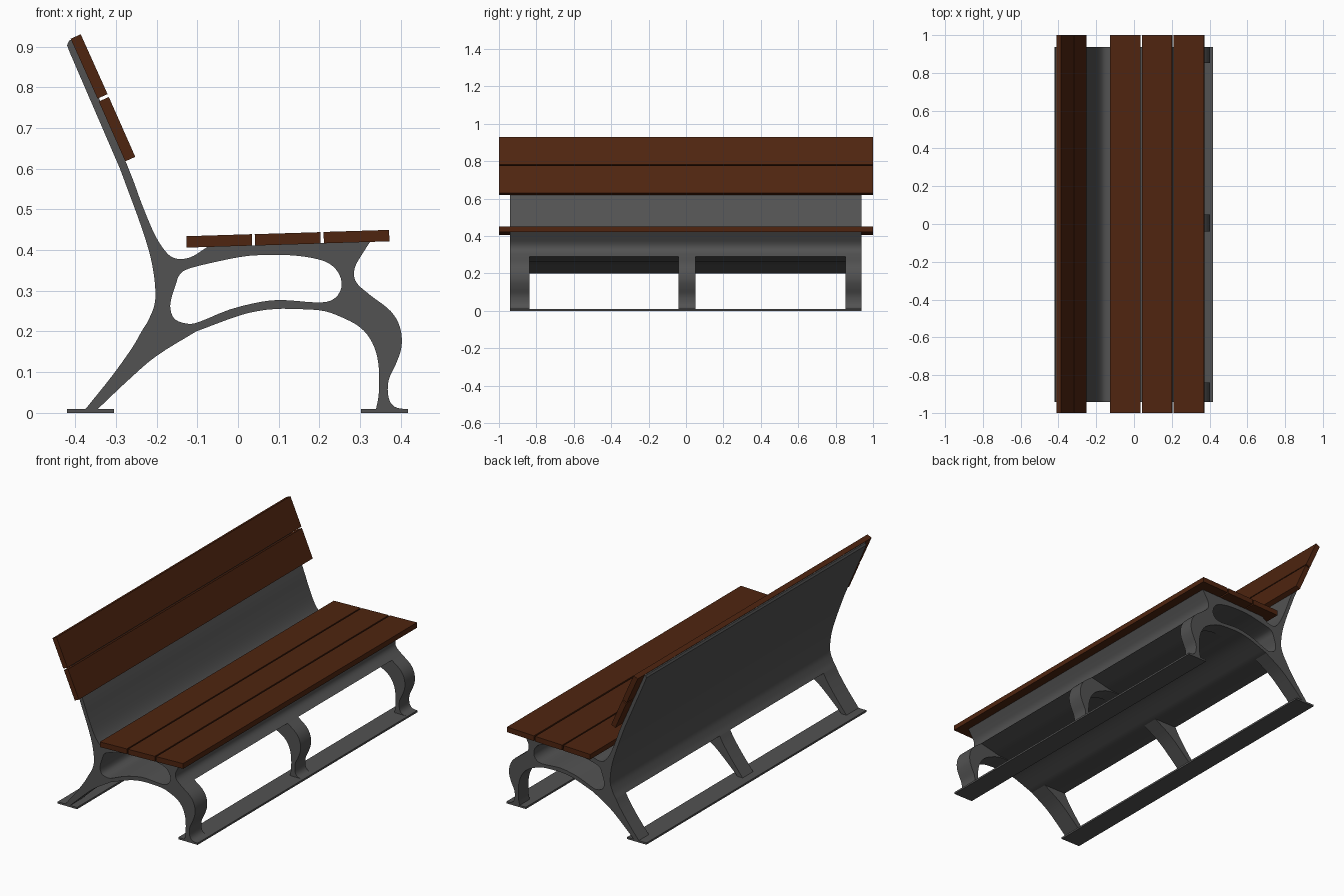
import bpy, bmesh, math
from mathutils import Vector

if "Cube" in bpy.data.objects:
    bpy.data.objects.remove(bpy.data.objects["Cube"])


def material(name, rgb):
    m = bpy.data.materials.new(name)
    m.diffuse_color = (*rgb, 1)
    m.use_nodes = True
    m.node_tree.nodes["Principled BSDF"].inputs["Base Color"].default_value = m.diffuse_color
    return m


metal = material("dark grey metal", (0.085, 0.085, 0.085))
wood = material("brown wood", (0.078, 0.018, 0.005))


def smooth(pts, n=4, closed=False):
    """Catmull-Rom curve through the points."""
    p = [Vector(q) for q in pts]
    if closed:
        p = [p[-1]] + p + p[:2]
    else:
        p = [2 * p[0] - p[1]] + p + [2 * p[-1] - p[-2]]
    out = []
    for a, b, c, d in zip(p, p[1:], p[2:], p[3:]):
        for i in range(n):
            t = i / n
            out.append(0.5 * (2 * b + (c - a) * t + (2 * a - 5 * b + 4 * c - d) * t * t
                              + (3 * b - a - 3 * c + d) * t ** 3))
    if not closed:
        out.append(p[-2])
    return [tuple(v) for v in out]


def extrude(name, loops, y0, y1, mat):
    """Extrude xz loops (outline, then holes) from y0 to y1."""
    cu = bpy.data.curves.new(name + "_profile", 'CURVE')
    cu.dimensions = '2D'
    cu.fill_mode = 'BOTH'
    cu.extrude = (y1 - y0) / 2
    for loop in loops:
        s = cu.splines.new('POLY')
        s.points.add(len(loop) - 1)
        for pt, (x, z) in zip(s.points, loop):
            pt.co = (x, z, 0, 1)
        s.use_cyclic_u = True
    tmp = bpy.data.objects.new(name + "_tmp", cu)
    bpy.context.collection.objects.link(tmp)
    bpy.context.view_layer.update()
    dg = bpy.context.evaluated_depsgraph_get()
    me = bpy.data.meshes.new_from_object(tmp.evaluated_get(dg))
    bpy.data.objects.remove(tmp)
    bm = bmesh.new()
    bm.from_mesh(me)
    bmesh.ops.remove_doubles(bm, verts=bm.verts, dist=1e-5)
    for v in bm.verts:
        x, z, d = v.co
        v.co = (x, (y0 + y1) / 2 - d, z)
    bmesh.ops.recalc_face_normals(bm, faces=bm.faces)
    bm.to_mesh(me)
    bm.free()
    me.materials.clear()
    me.materials.append(mat)
    me.shade_smooth()
    me.set_sharp_from_angle(angle=math.radians(30))
    ob = bpy.data.objects.new(name, me)
    bpy.context.collection.objects.link(ob)
    return ob


Y0, Y1 = -0.942, 0.938

# Long cast body: back panel, seat support and arch underside
back = [(-0.403, 0.92), (-0.415, 0.914), (-0.42, 0.903), (-0.414, 0.887)] + smooth(
    [(-0.29, 0.60), (-0.235, 0.45), (-0.21, 0.36), (-0.203, 0.28), (-0.218, 0.232), (-0.237, 0.20)])
arch = smooth([(-0.103, 0.20), (0, 0.238), (0.06, 0.252), (0.11, 0.256)])
front_cut = [(0.2, 0.26), (0.25, 0.272)]
nose = smooth([(0.325, 0.289), (0.295, 0.315), (0.285, 0.337), (0.289, 0.362), (0.305, 0.39), (0.325, 0.421)])
inner = smooth([(-0.075, 0.408), (-0.09, 0.398), (-0.115, 0.383), (-0.145, 0.378), (-0.172, 0.39),
                (-0.203, 0.435), (-0.235, 0.51), (-0.257, 0.57), (-0.277, 0.62)])
hole = smooth([(-0.166, 0.255), (-0.155, 0.23), (-0.124, 0.219), (-0.094, 0.224), (-0.02, 0.254),
               (0.058, 0.273), (0.114, 0.277), (0.2, 0.271), (0.237, 0.281), (0.254, 0.308),
               (0.249, 0.34), (0.224, 0.367), (0.18, 0.381), (0.114, 0.388), (0.028, 0.386),
               (-0.045, 0.373), (-0.119, 0.355), (-0.143, 0.34), (-0.153, 0.315), (-0.164, 0.28)], 3, True)
extrude("cast_body", [back + arch + front_cut + nose + inner, hole], Y0, Y1, metal)

# Three pairs of legs below the body
rear = smooth([(-0.237, 0.20), (-0.26, 0.16), (-0.31, 0.09), (-0.375, 0.009)]) + smooth(
    [(-0.345, 0.009), (-0.27, 0.08), (-0.2, 0.14), (-0.103, 0.20)])
front = smooth([(0.11, 0.256), (0.20, 0.252), (0.25, 0.237), (0.30, 0.21), (0.33, 0.172),
                (0.345, 0.12), (0.346, 0.05), (0.339, 0.009)]) + smooth(
    [(0.412, 0.009), (0.385, 0.015), (0.37, 0.037), (0.37, 0.08), (0.39, 0.125), (0.402, 0.165),
     (0.398, 0.21), (0.375, 0.25), (0.325, 0.289)]) + front_cut[::-1]
for side, (a, b) in {"left": (Y0, -0.838), "middle": (-0.04, 0.05), "right": (0.852, Y1)}.items():
    extrude(side + "_rear_leg", [rear], a, b, metal)
    extrude(side + "_front_leg", [front], a, b, metal)

# Flat foot strips
for name, a, b in (("rear_foot_strip", -0.42, -0.304), ("front_foot_strip", 0.302, 0.418)):
    extrude(name, [[(a, 0), (b, 0), (b, 0.01), (a, 0.01)]], Y0, Y1, metal)


def slat(name, start, end, thick):
    """Plank from start to end along its mounting face, thickness to the left."""
    s, e = Vector(start), Vector(end)
    d = (e - s).normalized()
    n = Vector((-d.y, d.x)) * thick
    extrude(name, [[tuple(q) for q in (s, e, e + n, s + n)]], -1, 1, wood)


# Seat planks, gently tilted
for i, (x, z) in enumerate([(-0.126, 0.406), (0.042, 0.411), (0.211, 0.4165)]):
    slat(f"seat_plank_{i + 1}", (x, z), (x + 0.161, z + 0.005), 0.028)

# Backrest planks
slat("backrest_plank_upper", (-0.411, 0.919), (-0.345, 0.772), 0.027)
slat("backrest_plank_lower", (-0.342, 0.765), (-0.277, 0.618), 0.027)
